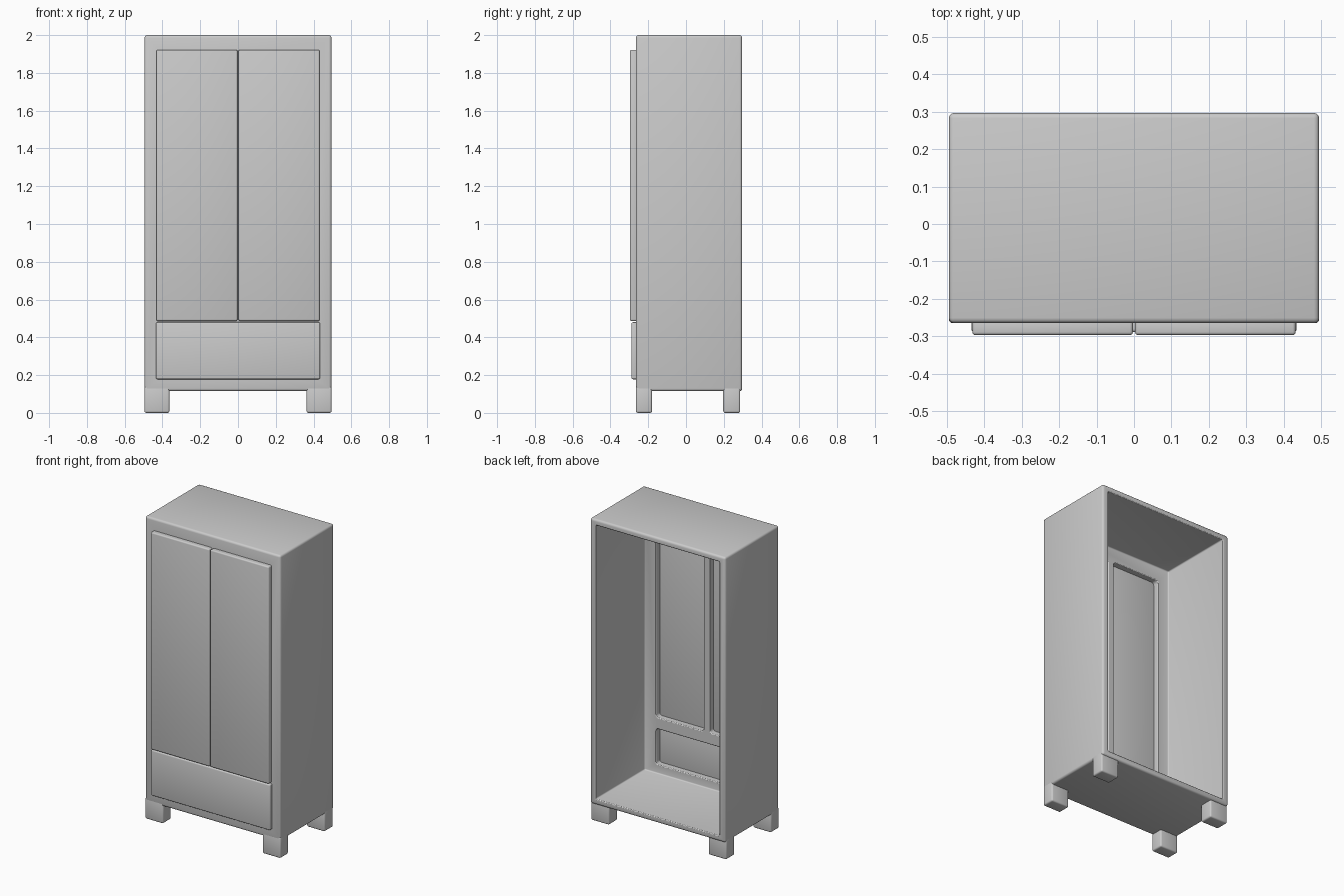
import bpy
import bmesh

if "Cube" in bpy.data.objects:
    bpy.data.objects.remove(bpy.data.objects["Cube"])


def box(name, x, y, z, radius=0.0, segments=3):
    """Axis-aligned rounded box given as (min, max) ranges."""
    bm = bmesh.new()
    bmesh.ops.create_cube(bm, size=1)
    for v in bm.verts:
        for i, (lo, hi) in enumerate((x, y, z)):
            v.co[i] = hi if v.co[i] > 0 else lo
    if radius:
        bmesh.ops.bevel(bm, geom=bm.edges[:], offset=radius, segments=segments,
                        profile=0.5, affect='EDGES')
    mesh = bpy.data.meshes.new(name)
    bm.to_mesh(mesh)
    bm.free()
    ob = bpy.data.objects.new(name, mesh)
    bpy.context.collection.objects.link(ob)
    return ob


def activate(ob):
    bpy.ops.object.select_all(action='DESELECT')
    ob.select_set(True)
    bpy.context.view_layer.objects.active = ob


def cut(ob, cutter):
    activate(ob)
    mod = ob.modifiers.new("cut", 'BOOLEAN')
    mod.operation = 'DIFFERENCE'
    mod.solver = 'EXACT'
    mod.object = cutter
    bpy.ops.object.modifier_apply(modifier=mod.name)
    bpy.data.objects.remove(cutter, do_unlink=True)


def smooth(ob):
    activate(ob)
    bpy.ops.object.shade_smooth_by_angle(angle=0.6)


# Carcass: rounded shell, open at the back
carcass = box("carcass", (-0.495, 0.495), (-0.265, 0.297), (0.115, 2.0), 0.014)
cut(carcass, box("cavity", (-0.452, 0.452), (-0.215, 0.5), (0.152, 1.962), 0.008))

# Front frame openings behind the doors and the drawer
for x in ((-0.37, -0.022), (0.022, 0.37)):
    cut(carcass, box("door_opening", x, (-0.4, -0.1), (0.52, 1.87), 0.018))
cut(carcass, box("drawer_opening", (-0.37, 0.37), (-0.4, -0.1), (0.21, 0.445), 0.015))
bevel = carcass.modifiers.new("edge_rounding", 'BEVEL')
bevel.width = 0.005
bevel.segments = 2
bevel.limit_method = 'ANGLE'
bevel.angle_limit = 1.0
smooth(carcass)

# Doors and drawer front
for side, x in (("left", (-0.432, -0.003)), ("right", (0.003, 0.432))):
    smooth(box(side + "_door", x, (-0.297, -0.255), (0.487, 1.922), 0.008))
smooth(box("drawer_front", (-0.435, 0.435), (-0.289, -0.255), (0.178, 0.48), 0.008))

# Four block legs
for side, x in (("left", (-0.495, -0.363)), ("right", (0.363, 0.495))):
    smooth(box("front_leg_" + side, x, (-0.265, -0.18), (0, 0.14), 0.01))
    smooth(box("back_leg_" + side, x, (0.197, 0.287), (0, 0.14), 0.01))
